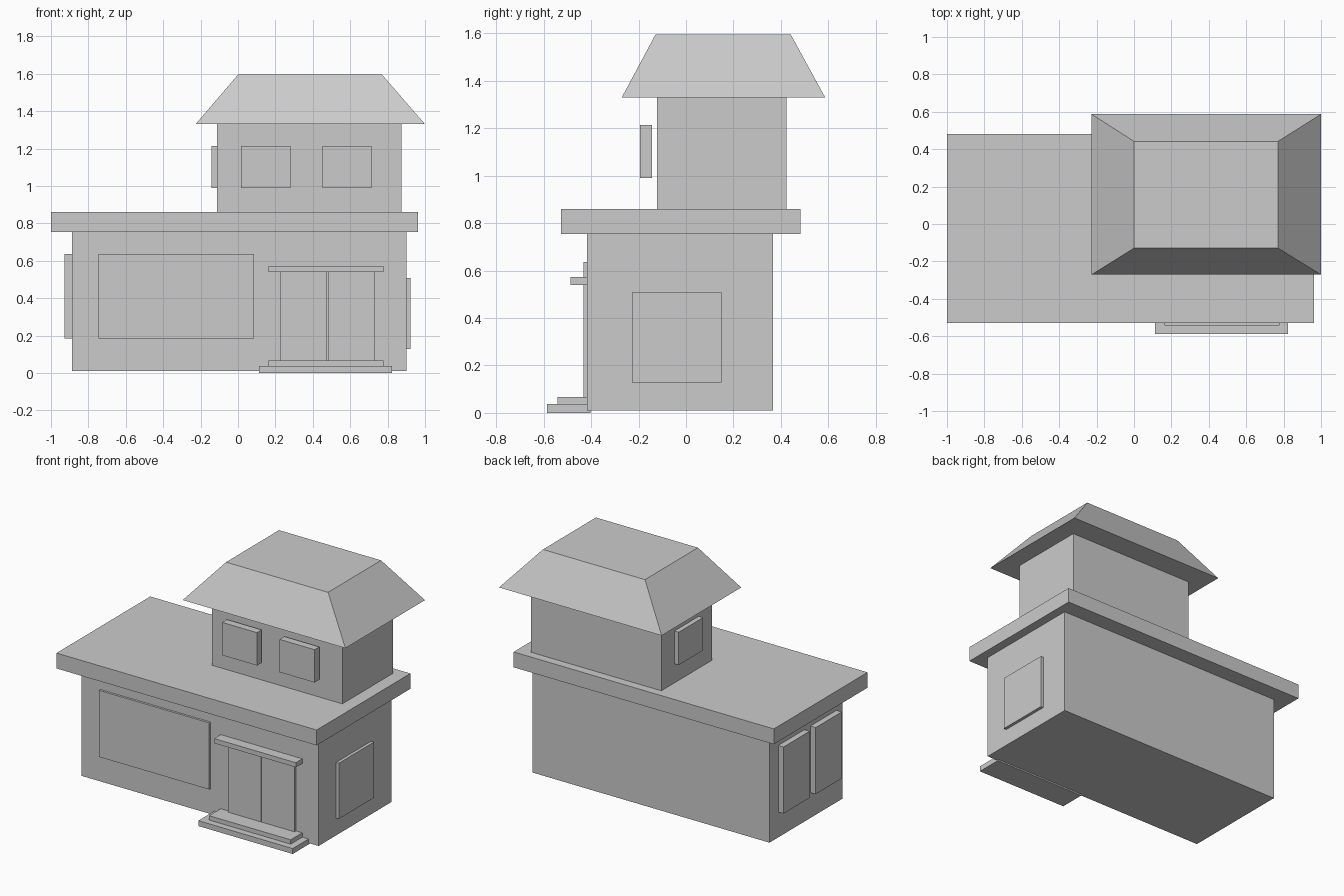
import bpy
import bmesh

if "Cube" in bpy.data.objects:
    bpy.data.objects.remove(bpy.data.objects["Cube"])


def make_object(name, bm):
    bmesh.ops.recalc_face_normals(bm, faces=bm.faces)
    mesh = bpy.data.meshes.new(name)
    bm.to_mesh(mesh)
    bm.free()
    obj = bpy.data.objects.new(name, mesh)
    bpy.context.collection.objects.link(obj)
    return obj


def box(name, x, y, z, top_x=None, top_y=None):
    """Box from (min, max) ranges; optional top ranges make it taper."""
    tx, ty = top_x or x, top_y or y
    bm = bmesh.new()
    bmesh.ops.create_cube(bm, size=1)
    for v in bm.verts:
        i, j, k = (int(c > 0) for c in v.co)
        v.co = ((tx if k else x)[i], (ty if k else y)[j], z[k])
    return make_object(name, bm)


# Ground floor and its overhanging flat roof
box("ground_floor", (-0.887, 0.90), (-0.417, 0.367), (0.01, 0.755))
box("flat_roof", (-1.0, 0.963), (-0.528, 0.482), (0.755, 0.86))

# Upper floor and tapered roof
box("upper_floor", (-0.111, 0.874), (-0.123, 0.424), (0.86, 1.33))
box("hip_roof", (-0.227, 1.0), (-0.271, 0.587), (1.33, 1.595),
    top_x=(0.0, 0.77), top_y=(-0.129, 0.442))

# Upper windows: two stand proud of the front, one on the left wall
for i, x0 in enumerate((0.017, 0.451)):
    box(f"upper_front_window_{i + 1}", (x0, x0 + 0.263), (-0.195, -0.144), (0.99, 1.214))
box("upper_left_window", (-0.143, -0.10), (0.02, 0.283), (0.99, 1.214))

# Ground floor windows
box("shop_window", (-0.746, 0.085), (-0.432, -0.41), (0.183, 0.637))
box("right_window", (0.89, 0.921), (-0.228, 0.149), (0.128, 0.508))
for i, y0 in enumerate((-0.355, -0.009)):
    box(f"left_window_{i + 1}", (-0.927, -0.88), (y0, y0 + 0.281), (0.183, 0.637))

# Double door, canopy and steps
for i, x in enumerate(((0.227, 0.477), (0.480, 0.730))):
    box(f"door_leaf_{i + 1}", x, (-0.433, -0.41), (0.067, 0.54))
box("door_canopy", (0.162, 0.777), (-0.487, -0.41), (0.54, 0.572))
box("upper_step", (0.162, 0.777), (-0.542, -0.41), (0.037, 0.067))
box("lower_step", (0.112, 0.824), (-0.587, -0.403), (0.0, 0.037))
